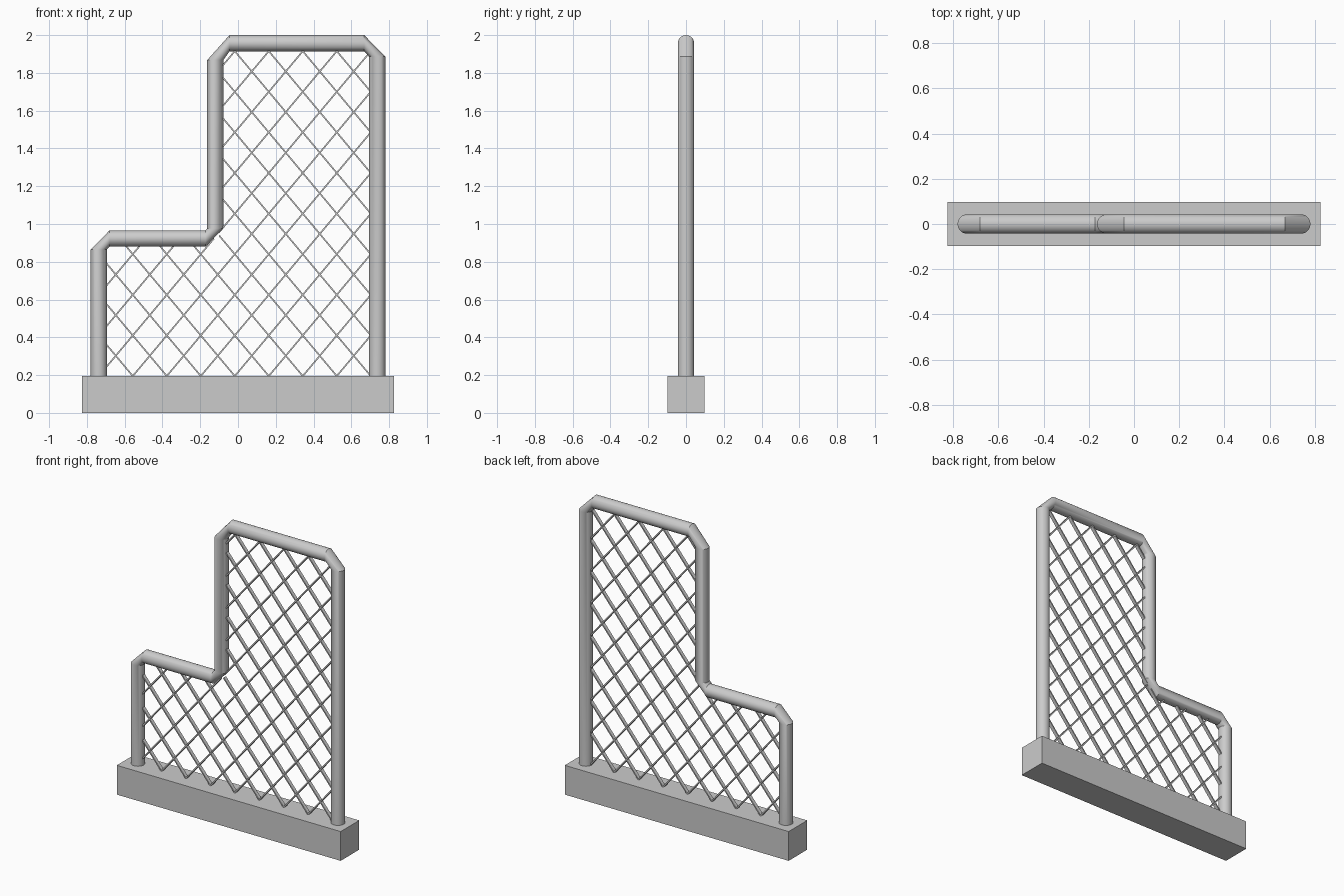
import bpy, bmesh, math
from mathutils import Vector

if "Cube" in bpy.data.objects:
    bpy.data.objects.remove(bpy.data.objects["Cube"])

R = 0.043           # pipe radius
Z0 = 0.195          # top of the base
XL, XM, XR = -0.737, -0.12, 0.737
ZLOW, ZTOP = 0.923, 1.957


def finish(bm, name, smooth=False):
    bmesh.ops.recalc_face_normals(bm, faces=bm.faces)
    me = bpy.data.meshes.new(name)
    bm.to_mesh(me)
    bm.free()
    ob = bpy.data.objects.new(name, me)
    bpy.context.collection.objects.link(ob)
    if smooth:
        bpy.ops.object.select_all(action='DESELECT')
        ob.select_set(True)
        bpy.context.view_layer.objects.active = ob
        bpy.ops.object.shade_smooth_by_angle(angle=math.radians(30))
    return ob


# Concrete base
bm = bmesh.new()
bmesh.ops.create_cube(bm, size=1)
for v in bm.verts:
    v.co = (v.co.x * 1.65, v.co.y * 0.195, (v.co.z + 0.5) * Z0)
finish(bm, "base")

# Pipe frame: rings square to each run, bridged by chamfered corners
UP, ACROSS, DOWN = Vector((-1, 0, 0)), Vector((0, 0, 1)), Vector((1, 0, 0))
stations = [
    (XL, Z0 - 0.02, UP), (XL, 0.865, UP),
    (-0.68, ZLOW, ACROSS), (-0.172, ZLOW, ACROSS),
    (XM, 0.977, UP), (XM, 1.868, UP),
    (-0.045, ZTOP, ACROSS), (0.668, ZTOP, ACROSS),
    (XR, 1.886, DOWN), (XR, Z0 - 0.02, DOWN),
]
N = 32
bm = bmesh.new()
rings = []
for x, z, side in stations:
    ring = []
    for i in range(N):
        a = 2 * math.pi * i / N
        ring.append(bm.verts.new(Vector((x, 0, z)) + R * (math.cos(a) * side + Vector((0, math.sin(a), 0)))))
    rings.append(ring)
for r0, r1 in zip(rings, rings[1:]):
    for i in range(N):
        j = (i + 1) % N
        bm.faces.new((r0[i], r0[j], r1[j], r1[i]))
bm.faces.new(rings[0])
bm.faces.new(rings[-1])
finish(bm, "pipe_frame", True)


# Diamond mesh: flat strips clipped to the two panels of the frame
STEP, RISE = 0.18, 0.215
SLOPE = RISE / STEP
panels = [(XL + 0.02, XR - 0.02, Z0, ZLOW), (XM + 0.02, XR - 0.02, ZLOW, ZTOP - 0.02)]
W, D = 0.004, 0.012     # half width and half depth of a strip


def strip(bm, a, b):
    d = (b - a).normalized()
    n = Vector((-d.z, 0, d.x)) * W
    y = Vector((0, D, 0))
    ends = [[bm.verts.new(p + o) for o in (n + y, n - y, -n - y, -n + y)] for p in (a, b)]
    for i in range(4):
        j = (i + 1) % 4
        bm.faces.new((ends[0][i], ends[0][j], ends[1][j], ends[1][i]))
    for e in ends:
        bm.faces.new(e)


for sign, name in ((1, "mesh_wires_rising"), (-1, "mesh_wires_falling")):
    bm = bmesh.new()
    for k in range(-10, 20):
        xb = XL + k * STEP
        for x0, x1, z0, z1 in panels:
            # range of heights where the wire is inside the panel
            t = sorted(sign * SLOPE * (x - xb) + Z0 for x in (x0, x1))
            lo, hi = max(z0, t[0]), min(z1, t[1])
            if hi - lo > 0.01:
                a, b = (Vector((xb + sign * (z - Z0) / SLOPE, 0, z)) for z in (lo, hi))
                strip(bm, a, b)
    finish(bm, name)
